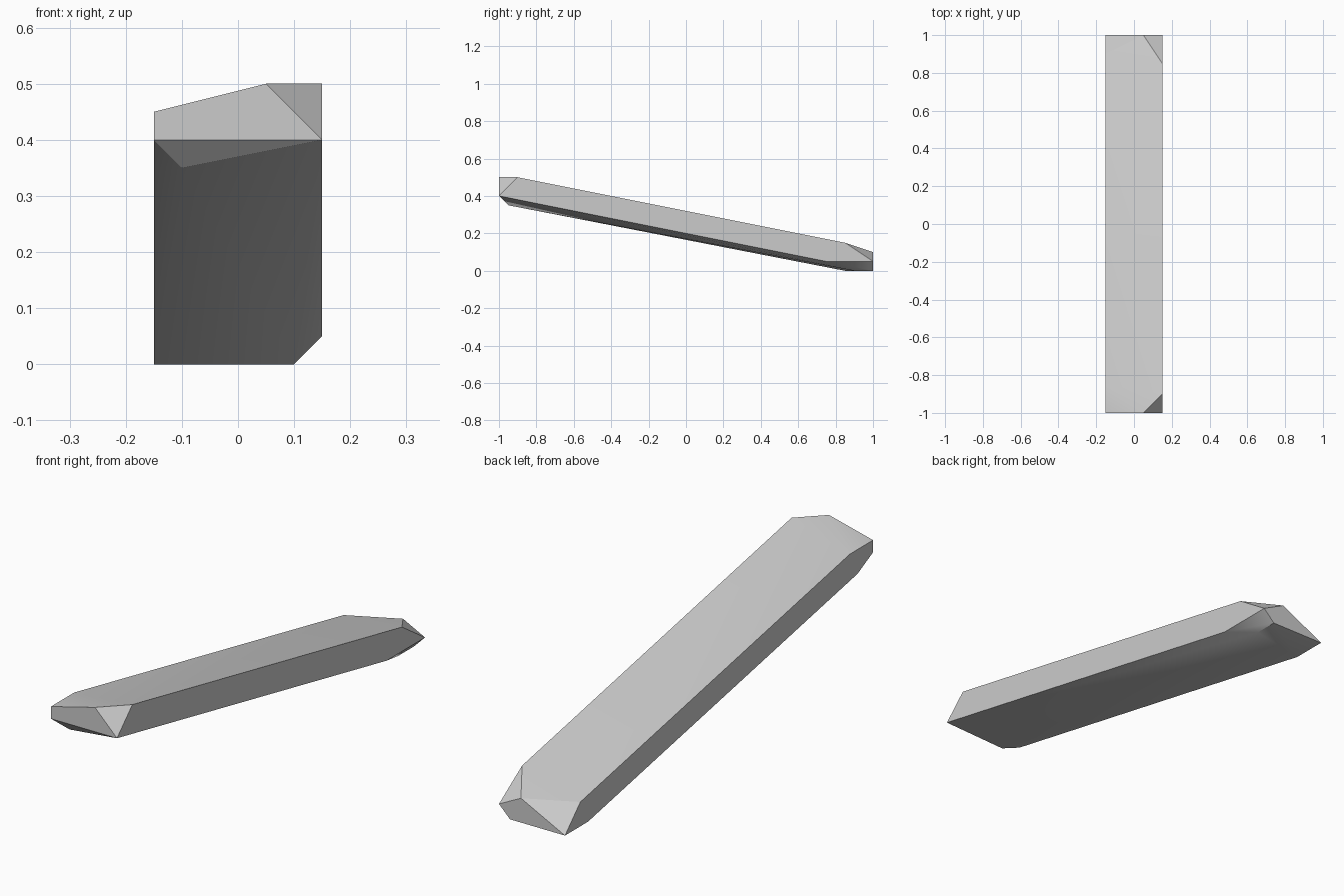
import bpy
import bmesh
import math

# Remove the default cube only
default_cube = bpy.data.objects.get("Cube")
if default_cube:
    bpy.data.objects.remove(default_cube, do_unlink=True)


def make_material(name, colour):
    material = bpy.data.materials.new(name)
    material.use_nodes = True
    material.diffuse_color = colour
    material.node_tree.nodes["Principled BSDF"].inputs["Base Color"].default_value = colour
    return material


def chipped_block(name, corners, material):
    """Convex block spanned by the chipped points at each of its corners."""
    bm = bmesh.new()
    for chips in corners.values():
        for point in chips:
            bm.verts.new(point)
    bmesh.ops.convex_hull(bm, input=bm.verts[:])
    # Merge coplanar triangles into clean flat faces
    bmesh.ops.dissolve_limit(bm, angle_limit=math.radians(0.5),
                             verts=bm.verts[:], edges=bm.edges[:])
    bmesh.ops.recalc_face_normals(bm, faces=bm.faces[:])
    mesh = bpy.data.meshes.new(name)
    bm.to_mesh(mesh)
    bm.free()
    mesh.materials.append(material)
    block = bpy.data.objects.new(name, mesh)
    bpy.context.collection.objects.link(block)
    return block


# Sloping beam: each corner is cut off by its own small chip
W = 0.15   # half width
corners = {
    "front_top_left": [(0.05, -1, 0.5), (W, -0.9, 0.5), (W, -1, 0.4)],
    "front_top_right": [(-W, -1, 0.45), (-W, -0.85, 0.45)],
    "front_bottom_right": [(-W, -1, 0.4), (-W, -0.9, 0.35), (-0.1, -0.95, 0.35)],
    "back_top_left": [(0.05, 1, 0.1), (W, 0.85, 0.15), (W, 1, 0.05)],
    "back_top_right": [(-W, 0.9, 0.1)],
    "back_bottom_left": [(0.1, 1, 0), (0.1, 0.9, 0), (W, 0.75, 0.05)],
    "back_bottom_right": [(-W, 1, 0), (-W, 0.85, 0)],
}
grey = make_material("plain grey", (0.6, 0.6, 0.6, 1))
beam = chipped_block("sloping_beam", corners, grey)

# Soft shading across the shallow bends, sharp at the chipped edges
bpy.ops.object.select_all(action="DESELECT")
beam.select_set(True)
bpy.context.view_layer.objects.active = beam
bpy.ops.object.shade_smooth_by_angle(angle=math.radians(30))
